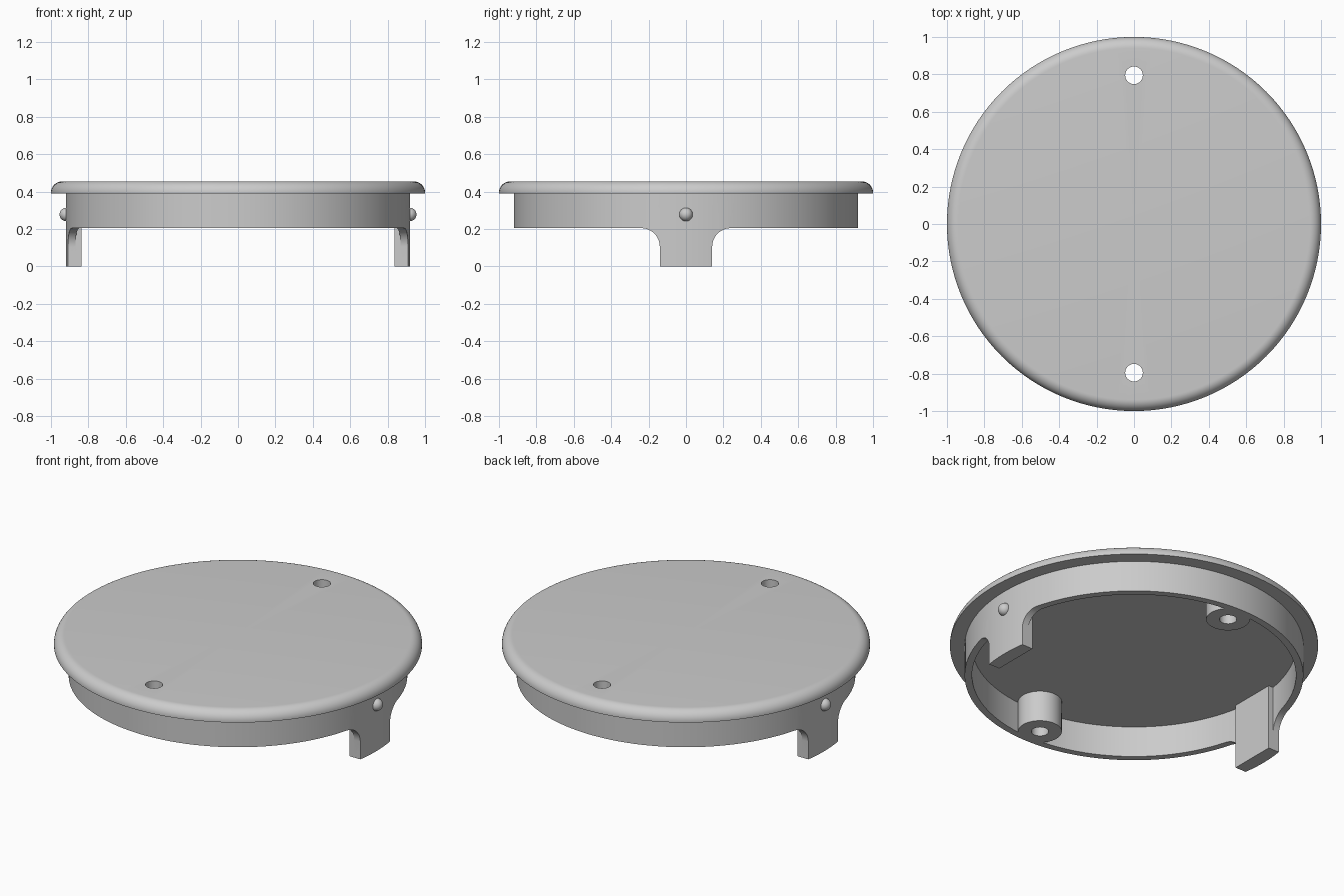
import bpy, bmesh
from math import sin, cos, pi, radians

cube = bpy.data.objects.get("Cube")
if cube:
    bpy.data.objects.remove(cube)

grey = bpy.data.materials.new("plain grey")
grey.use_nodes = True
COLOUR = (0.6, 0.6, 0.6, 1)
grey.diffuse_color = COLOUR
grey.node_tree.nodes["Principled BSDF"].inputs["Base Color"].default_value = COLOUR

SEGMENTS = 128
LID_UNDER, LID_TOP, SKIRT_LOW = 0.39, 0.455, 0.205
OUTER, INNER = 0.92, 0.88
TAB_HALF, FILLET = 0.14, 0.1
HOLE_Y = 0.795


def finish(name, bm):
    bmesh.ops.recalc_face_normals(bm, faces=bm.faces)
    mesh = bpy.data.meshes.new(name)
    bm.to_mesh(mesh)
    bm.free()
    mesh.materials.append(grey)
    obj = bpy.data.objects.new(name, mesh)
    bpy.context.collection.objects.link(obj)
    return obj


def lathe(name, profile):
    """Spin a closed (radius, z) outline around the z axis."""
    bm = bmesh.new()
    verts = [bm.verts.new((r, 0, z)) for r, z in profile]
    edges = [bm.edges.new((v, verts[i - 1])) for i, v in enumerate(verts)]
    bmesh.ops.spin(bm, geom=verts + edges, cent=(0, 0, 0), axis=(0, 0, 1),
                   angle=2 * pi, steps=SEGMENTS, use_merge=True)
    bmesh.ops.remove_doubles(bm, verts=bm.verts, dist=1e-5)
    return finish(name, bm)


def prism_x(name, outline, x0, x1):
    """Extrude a (y, z) outline along x."""
    bm = bmesh.new()
    face = bm.faces.new([bm.verts.new((x0, y, z)) for y, z in outline])
    ext = bmesh.ops.extrude_face_region(bm, geom=[face])["geom"]
    bmesh.ops.translate(bm, vec=(x1 - x0, 0, 0),
                        verts=[g for g in ext if isinstance(g, bmesh.types.BMVert)])
    return finish(name, bm)


def cylinder(name, radius, y, z0, z1):
    bm = bmesh.new()
    bmesh.ops.create_cone(bm, cap_ends=True, segments=48, radius1=radius,
                          radius2=radius, depth=z1 - z0)
    bmesh.ops.translate(bm, vec=(0, y, (z0 + z1) / 2), verts=bm.verts)
    return finish(name, bm)


def combine(target, tool, operation):
    mod = target.modifiers.new(operation.lower(), "BOOLEAN")
    mod.operation, mod.solver, mod.object = operation, "EXACT", tool
    bpy.context.view_layer.objects.active = target
    bpy.ops.object.modifier_apply(modifier=mod.name)


def discard(obj):
    bpy.data.objects.remove(obj)


def smooth(obj):
    bpy.ops.object.select_all(action="DESELECT")
    obj.select_set(True)
    bpy.context.view_layer.objects.active = obj
    bpy.ops.object.shade_smooth_by_angle(angle=radians(30))


# Lid disc with a rounded top edge
R = LID_TOP - LID_UNDER - 0.005
rim = [(1 - R + R * cos(a), LID_TOP - R + R * sin(a))
       for a in (i * pi / 20 for i in range(11))]
lid = lathe("lid", [(0, LID_UNDER), (1, LID_UNDER)] + rim + [(0, LID_TOP)])

# Skirt wall, trimmed so that a filleted tab is left on each side
skirt = lathe("skirt", [(INNER, -0.02), (OUTER, -0.02),
                        (OUTER, LID_UNDER), (INNER, LID_UNDER)])
half = [(TAB_HALF, 0)] + [
    (TAB_HALF + FILLET * (1 - cos(a)), SKIRT_LOW - FILLET + FILLET * sin(a))
    for a in (i * pi / 24 for i in range(13))] + [(1.1, SKIRT_LOW), (1.1, 0.5)]
trim = prism_x("trim", half + [(-y, z) for y, z in reversed(half)], -1.1, 1.1)
combine(skirt, trim, "INTERSECT")
discard(trim)

# Flat pads behind the tabs, and screw bosses front and back
for side in (-1, 1):
    t = TAB_HALF
    pad = prism_x("pad", [(-t, 0), (t, 0), (t, LID_UNDER), (-t, LID_UNDER)],
                  side * 0.838, side * 0.9)
    boss = cylinder("boss", 0.119, side * HOLE_Y, SKIRT_LOW, LID_UNDER)
    for part in (pad, boss):
        combine(skirt, part, "UNION")
        discard(part)

# Screw holes through the lid and bosses
for side in (-1, 1):
    drill = cylinder("drill", 0.047, side * HOLE_Y, 0, 0.6)
    for part in (lid, skirt):
        combine(part, drill, "DIFFERENCE")
    discard(drill)

# Round snap bumps above the tabs
for side, label in ((-1, "right"), (1, "left")):
    bm = bmesh.new()
    bmesh.ops.create_uvsphere(bm, u_segments=32, v_segments=16, radius=0.036)
    bmesh.ops.translate(bm, vec=(side * 0.918, 0, 0.278), verts=bm.verts)
    smooth(finish(label + "_snap_bump", bm))

smooth(lid)
smooth(skirt)
